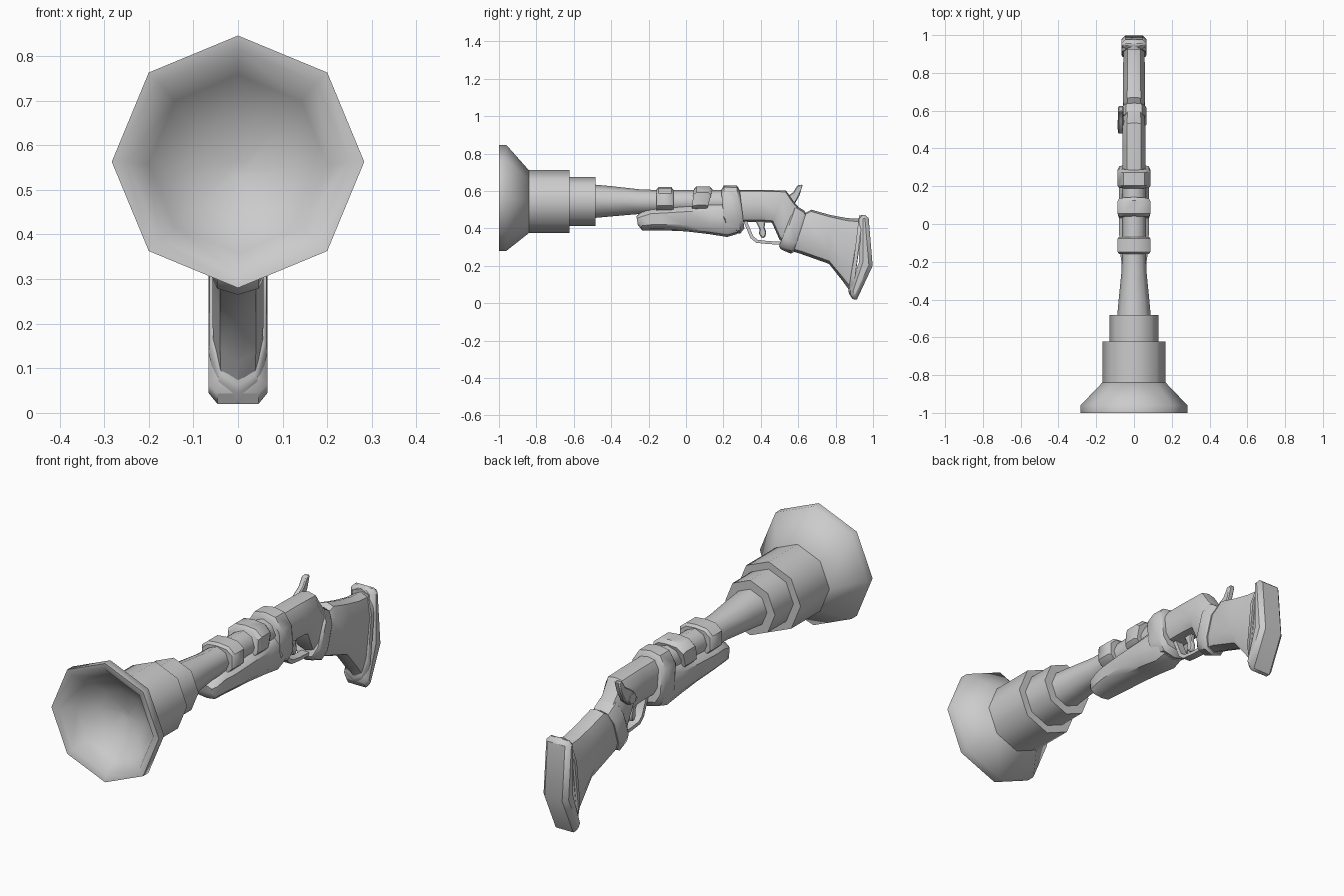
import bpy, bmesh
from math import radians, sin, cos, pi


def finish(name, bm, angle=40, bevel=0):
    bmesh.ops.remove_doubles(bm, verts=bm.verts, dist=1e-5)
    bmesh.ops.recalc_face_normals(bm, faces=bm.faces)
    me = bpy.data.meshes.new(name)
    bm.to_mesh(me)
    bm.free()
    ob = bpy.data.objects.new(name, me)
    bpy.context.collection.objects.link(ob)
    if bevel:
        m = ob.modifiers.new("soft_edges", 'BEVEL')
        m.width, m.segments, m.limit_method = bevel, 1, 'ANGLE'
    bpy.ops.object.select_all(action='DESELECT')
    ob.select_set(True)
    bpy.context.view_layer.objects.active = ob
    bpy.ops.object.shade_smooth_by_angle(angle=radians(angle))
    return ob


def skin(name, rings, caps=True, **kw):
    """Bridge consecutive rings of points."""
    bm = bmesh.new()
    vs = [[bm.verts.new(p) for p in r] for r in rings]
    n = len(vs[0])
    for a, b in zip(vs, vs[1:]):
        for i in range(n):
            j = (i + 1) % n
            bm.faces.new((a[i], a[j], b[j], b[i]))
    if caps:
        bm.faces.new(vs[0])
        bm.faces.new(vs[-1])
    return finish(name, bm, **kw)


def octagon(name, stations, **kw):
    """Eight-sided turned part; stations are (y, radius, centre z)."""
    return skin(name, [[(r * sin(i * pi / 4), y, z + r * cos(i * pi / 4)) for i in range(8)]
                       for y, r, z in stations], angle=50, **kw)


SECTION = [(0, 0), (.62, .04), (1, .25), (1, .75), (.7, .94), (0, 1),
           (-.7, .94), (-1, .75), (-1, .25), (-.62, .04)]


def loft(name, stations, **kw):
    """Faceted body; stations are (top y, top z, bottom y, bottom z, half width)."""
    return skin(name, [[(u * w, yt + (yb - yt) * t, zt + (zb - zt) * t) for u, t in SECTION]
                       for yt, zt, yb, zb, w in stations], **kw)


def plate(name, outline, x0, x1, bevel=.005):
    """Flat side outline (y, z) given thickness in x."""
    bm = bmesh.new()
    f = bm.faces.new([bm.verts.new((x0, y, z)) for y, z in outline])
    ext = bmesh.ops.extrude_face_region(bm, geom=[f])
    for v in ext['geom']:
        if isinstance(v, bmesh.types.BMVert):
            v.co.x = x1
    return finish(name, bm, bevel=bevel)


# Muzzle bell with a hollow bowl
octagon("muzzle_bell", [(-.84, .168, .543), (-.96, .283, .563), (-1, .283, .563),
                        (-.995, .25, .563), (-.93, .2, .558), (-.87, .12, .55),
                        (-.845, .02, .545)])

# Stepped octagonal barrel
octagon("barrel_sleeve_large", [(-.845, .168, .543), (-.622, .168, .543)])
octagon("barrel_sleeve_small", [(-.63, .131, .545), (-.483, .131, .545)])
octagon("barrel", [(-.5, .09, .545), (-.4, .081, .545), (-.25, .066, .543),
                   (-.15, .063, .542), (.26, .063, .542)])

# Wooden fore-end under the barrel
loft("fore_end", [(-.265, .465, -.258, .42, .045), (-.245, .485, -.235, .39, .06),
                  (-.19, .508, -.19, .39, .068), (-.13, .512, -.13, .39, .076),
                  (.0, .525, .0, .384, .08), (.15, .54, .12, .37, .08),
                  (.26, .55, .22, .354, .078), (.3, .55, .275, .37, .07)])

# Barrel bands
loft("front_band", [(-.158, .608, -.158, .49, .08), (-.148, .62, -.148, .49, .087),
                    (-.078, .62, -.078, .49, .087), (-.068, .608, -.068, .49, .08)])
loft("middle_band", [(.042, .61, .03, .49, .08), (.055, .625, .055, .49, .087),
                     (.125, .625, .1, .49, .087), (.142, .61, .11, .49, .08)])
loft("rear_band", [(.188, .605, .205, .42, .082), (.203, .63, .215, .385, .088),
                   (.272, .63, .29, .372, .088), (.287, .605, .312, .4, .078)])

# Receiver bending down into the wrist
loft("receiver", [(.26, .606, .29, .435, .06), (.4, .606, .4, .435, .06),
                  (.535, .602, .46, .43, .06), (.575, .545, .5, .34, .057),
                  (.605, .51, .545, .3, .055)])

# Wrist collar
loft("wrist_collar", [(.578, .512, .497, .305, .058), (.588, .522, .507, .288, .067),
                      (.632, .495, .56, .265, .067), (.642, .48, .575, .272, .06)])

# Shoulder stock
loft("shoulder_stock", [(.625, .475, .56, .28, .052), (.67, .5, .61, .265, .058),
                        (.77, .472, .765, .21, .057), (.86, .455, .84, .115, .057),
                        (.95, .45, .89, .045, .055)])

# Butt plate
loft("butt_plate", [(.928, .45, .868, .062, .055), (.925, .468, .875, .045, .064),
                    (.945, .472, .89, .022, .066)], angle=60)
plate("butt_plate_back", [(.925, .47), (.975, .475), (.998, .2), (.906, .003),
                          (.87, .06), (.925, .22)], -.066, .066, bevel=.02)

# Trigger guard swept along a path
path = [(.308, .435), (.325, .395), (.345, .348), (.375, .323), (.44, .316), (.515, .313)]
inner = [(.325, .44), (.342, .4), (.36, .357), (.384, .339), (.44, .332), (.515, .329)]
skin("trigger_guard", [[(-.02, *a), (.02, *a), (.02, *b), (-.02, *b)]
                       for a, b in zip(path, inner)])

# Trigger
plate("trigger", [(.372, .44), (.393, .395), (.39, .37), (.405, .348), (.422, .352),
                  (.43, .378), (.42, .405), (.425, .44)], -.012, .012)

# Hammer and lock on the left side
plate("hammer", [(.475, .5), (.51, .55), (.545, .575), (.572, .592), (.598, .632),
                 (.625, .634), (.606, .575), (.578, .525), (.535, .49)], -.084, -.056)
bm = bmesh.new()
bmesh.ops.create_cone(bm, cap_ends=True, segments=8, radius1=.026, radius2=.026, depth=.036)
for v in bm.verts:
    v.co = (v.co.z - .07, v.co.x + .525, v.co.y + .52)
finish("hammer_pivot", bm)
